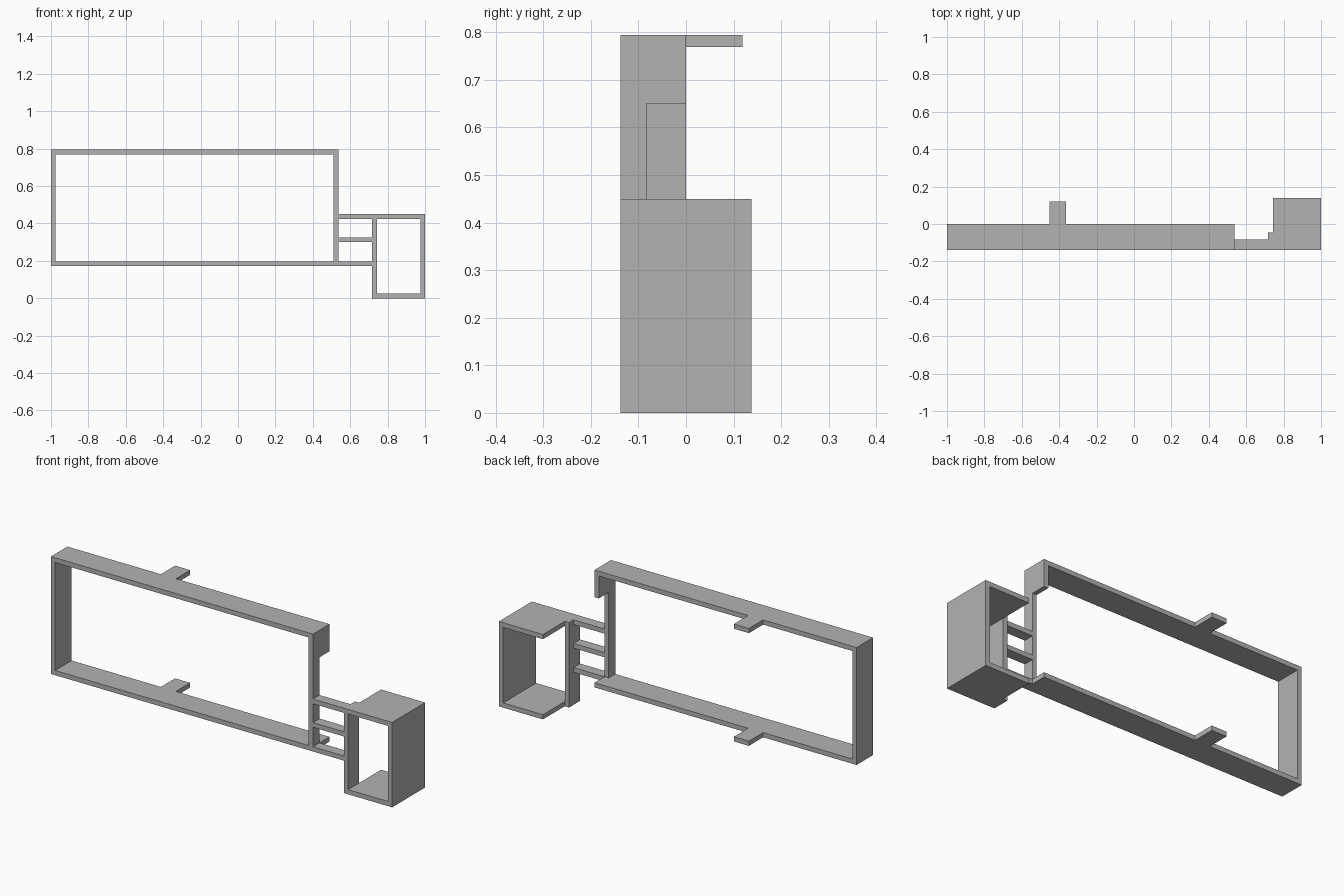
import bpy
import bmesh
from mathutils import Vector

cube = bpy.data.objects.get("Cube")
if cube:
    bpy.data.objects.remove(cube, do_unlink=True)

grey = bpy.data.materials.new("plain grey")
grey.use_nodes = True
colour = (0.448, 0.448, 0.448, 1)
grey.diffuse_color = colour
grey.node_tree.nodes["Principled BSDF"].inputs["Base Color"].default_value = colour

# Shared dimensions
T = 0.025                        # sheet thickness
FRONT, BACK = -0.138, 0.138      # full depth
MID, BAR, STEP = 0.0, -0.083, -0.045
TAB = 0.119
LEFT, FRAME_R, BOX_L, RIGHT = -1.0, 0.536, 0.717, 1.0
FRAME_Z, FRAME_TOP = 0.172, 0.794
BOX_TOP = 0.45
NOTCH_Z = 0.65


def extrude(name, points, offset):
    """Extrude a flat outline by the offset vector."""
    bm = bmesh.new()
    face = bm.faces.new([bm.verts.new(p) for p in points])
    result = bmesh.ops.extrude_face_region(bm, geom=[face])
    verts = [v for v in result["geom"] if isinstance(v, bmesh.types.BMVert)]
    bmesh.ops.translate(bm, verts=verts, vec=Vector(offset))
    bmesh.ops.recalc_face_normals(bm, faces=bm.faces)
    mesh = bpy.data.meshes.new(name)
    bm.to_mesh(mesh)
    bm.free()
    mesh.materials.append(grey)
    obj = bpy.data.objects.new(name, mesh)
    bpy.context.collection.objects.link(obj)


def plate(name, outline, z):
    extrude(name, [(x, y, z) for x, y in outline], (0, 0, T))


def wall(name, outline, x):
    extrude(name, [(x, y, z) for y, z in outline], (T, 0, 0))


def rect(a0, b0, a1, b1):
    return [(a0, b0), (a1, b0), (a1, b1), (a0, b1)]


# Large frame: plates with a rear tab; the lower one runs on as a bar
tab = [(-0.364, MID), (-0.364, TAB), (-0.452, TAB), (-0.452, MID), (LEFT, MID)]
plate("frame_top", [(LEFT, FRONT), (FRAME_R, FRONT), (FRAME_R, MID)] + tab, FRAME_TOP - T)
plate("frame_bottom", [(LEFT, FRONT), (BOX_L, FRONT), (BOX_L, BAR),
                       (FRAME_R, BAR), (FRAME_R, MID)] + tab, FRAME_Z)

# Frame side walls, the right-hand one cut back below its top
low, high = FRAME_Z + T, FRAME_TOP - T
wall("frame_outer_wall", rect(FRONT, low, MID, high), LEFT)
wall("frame_inner_wall", [(FRONT, low), (BAR, low), (BAR, NOTCH_Z), (MID, NOTCH_Z),
                          (MID, high), (FRONT, high)], FRAME_R - T)

# Middle connecting bar
plate("middle_bar", rect(FRAME_R, FRONT, BOX_L, BAR), 0.3)

# Small box: stepped plates, the upper one including the top bar
box_back = [(RIGHT, FRONT), (RIGHT, BACK), (BOX_L + T, BACK), (BOX_L + T, STEP), (BOX_L, STEP)]
plate("box_bottom", [(BOX_L, FRONT)] + box_back, 0)
plate("box_top", [(FRAME_R, FRONT)] + box_back + [(BOX_L, BAR), (FRAME_R, BAR)], BOX_TOP - T)

# Small box side walls
wall("box_inner_wall", rect(FRONT, T, STEP, BOX_TOP - T), BOX_L)
wall("box_outer_wall", rect(FRONT, T, BACK, BOX_TOP - T), RIGHT - T)
